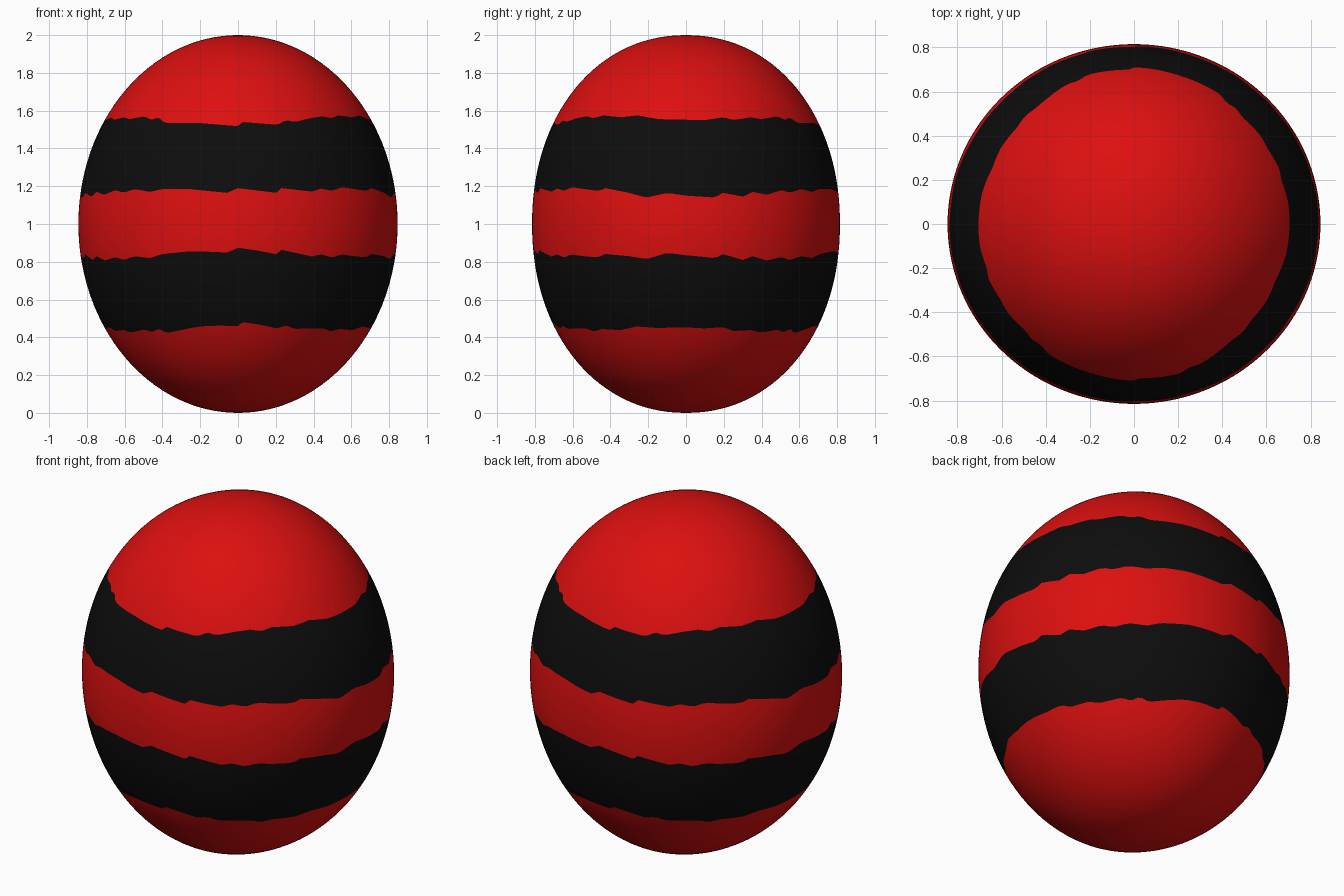
import bpy, bmesh
from math import sin, cos, asin, pi, radians, degrees

if "Cube" in bpy.data.objects:
    bpy.data.objects.remove(bpy.data.objects["Cube"])

RX, RY = 0.845, 0.815      # half widths at the middle; half height is 1
SEGMENTS = 180

# Ragged stripe edges: (angle in degrees, height above middle), repeating each half turn
OUTER = [(0, .52), (2, .54), (17, .525), (21, .55), (25, .54), (33, .56), (40, .57), (45, .56),
         (50, .575), (60, .565), (68, .575), (73, .565), (78, .555), (98, .55), (107, .565),
         (111, .55), (120, .565), (125, .555), (135, .57), (139, .55), (143, .565),
         (147, .535), (163, .535), (178, .52), (180, .52)]
INNER = [(0, .19), (14, .165), (16, .19), (29, .17), (31, .19), (37, .175), (41, .195), (55, .175),
         (58, .19), (68, .165), (75, .14), (83, .165), (90, .15), (101, .14), (104, .165),
         (112, .145), (116, .17), (122, .155), (129, .18), (133, .165), (139, .185),
         (146, .17), (151, .185), (162, .185), (176, .165), (180, .19)]


def edge(table, t):
    """Height of a ragged edge at angle t."""
    d = degrees(t) % 180
    for (a, u), (b, v) in zip(table, table[1:]):
        if a <= d <= b:
            return u + (v - u) * (d - a) / (b - a)


def stripe_edges(t):
    """Latitudes of the pole-to-pole boundaries at angle t, bottom to top."""
    up_out, up_in = edge(OUTER, t), edge(INNER, t)
    low_out = up_out - 2 * (0.552 - 0.012 * cos(4 * t) - 0.01 * cos(2 * t))
    low_in = up_in - 2 * (0.168 - 0.01 * cos(4 * t))
    return [-pi / 2] + [asin(h) for h in (low_out, low_in, up_in, up_out)] + [pi / 2]


def surface(t, lat):
    """Point on the egg; the side profile is slightly fuller than the front one."""
    h = sin(lat)
    rx = RX * max(0, 1 - h * h) ** 0.5
    ry = RY * max(0, 1 - abs(h) ** 2.1) ** (1 / 2.1)
    return (rx * sin(t), -ry * cos(t), 1 + h)


def material(name, color):
    m = bpy.data.materials.new(name)
    m.diffuse_color = (*color, 1)
    m.use_nodes = True
    m.node_tree.nodes["Principled BSDF"].inputs["Base Color"].default_value = m.diffuse_color
    return m


# Egg shell: rings follow the stripe edges so every colour border is a real edge loop
ROWS = [20, 10, 10, 10, 20]                     # rows per colour zone
zones = [z for z, n in enumerate(ROWS) for _ in range(n)]
bm = bmesh.new()
bottom, top = bm.verts.new((0, 0, 0)), bm.verts.new((0, 0, 2))
columns = []
for i in range(SEGMENTS):
    t = radians(360 * i / SEGMENTS)
    e = stripe_edges(t)
    lats = [e[z] + (e[z + 1] - e[z]) * k / n for z, n in enumerate(ROWS) for k in range(n)][1:]
    columns.append([bottom] + [bm.verts.new(surface(t, a)) for a in lats] + [top])

for i, a in enumerate(columns):
    b = columns[(i + 1) % SEGMENTS]
    for r, zone in enumerate(zones):
        corners = list(dict.fromkeys((a[r], b[r], b[r + 1], a[r + 1])))
        f = bm.faces.new(corners)
        f.material_index = zone % 2             # odd zones are the dark stripes
        f.smooth = True

mesh = bpy.data.meshes.new("striped_egg")
bm.to_mesh(mesh)
bm.free()
mesh.materials.append(material("red", (0.72, 0.005, 0.005)))
mesh.materials.append(material("black", (0.004, 0.004, 0.004)))
egg = bpy.data.objects.new("striped_egg", mesh)
bpy.context.collection.objects.link(egg)
